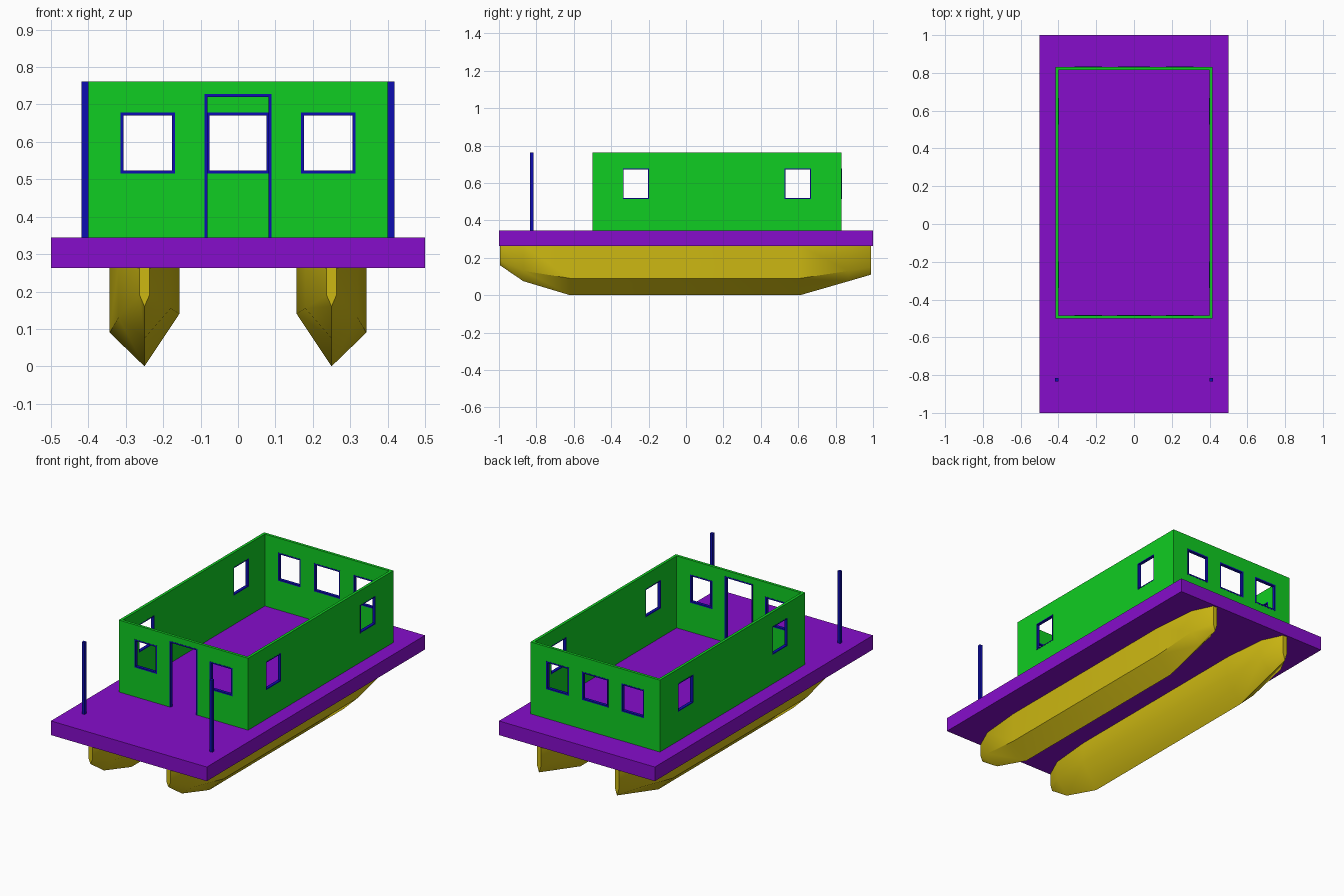
import bpy, bmesh, math
from mathutils import Vector

if "Cube" in bpy.data.objects:
    bpy.data.objects.remove(bpy.data.objects["Cube"])


def material(name, rgb):
    m = bpy.data.materials.new(name)
    m.diffuse_color = (*rgb, 1)
    m.use_nodes = True
    m.node_tree.nodes["Principled BSDF"].inputs["Base Color"].default_value = m.diffuse_color
    return m


GREEN = material("green", (0.005, 0.61, 0.016))
PURPLE = material("purple", (0.24, 0.004, 0.60))
YELLOW = material("yellow", (0.61, 0.48, 0.006))
BLUE = material("blue", (0.004, 0.004, 0.44))

DECK, TOP, T = 0.345, 0.762, 0.016
W, Y0, Y1 = 0.415, -0.5, 0.832


def make(name, bm, mat):
    bmesh.ops.recalc_face_normals(bm, faces=bm.faces)
    me = bpy.data.meshes.new(name)
    bm.to_mesh(me)
    bm.free()
    me.materials.append(mat)
    ob = bpy.data.objects.new(name, me)
    bpy.context.collection.objects.link(ob)
    return ob


def add_box(bm, lo, hi):
    vs = bmesh.ops.create_cube(bm, size=1)["verts"]
    for v in vs:
        v.co = Vector([(a + b) / 2 + c * (b - a) for a, b, c in zip(lo, hi, v.co)])


def box(name, lo, hi, mat):
    bm = bmesh.new()
    add_box(bm, lo, hi)
    return make(name, bm, mat)


def wall(name, axis, pos, u0, u1, holes, fw):
    """Wall along x or y; holes are (u0, u1, z0, z1), each gets a blue frame."""
    def pt(u, z, d=0):
        return (u, pos + d, z) if axis == "x" else (pos + d, u, z)

    us = sorted({u0, u1, *[u for h in holes for u in h[:2]]})
    zs = sorted({DECK, TOP, *[z for h in holes for z in h[2:]]})
    bm = bmesh.new()
    for a, b in zip(us, us[1:]):
        for c, d in zip(zs, zs[1:]):
            mu, mz = (a + b) / 2, (c + d) / 2
            if any(h[0] < mu < h[1] and h[2] < mz < h[3] for h in holes):
                continue
            bm.faces.new([bm.verts.new(pt(*p)) for p in ((a, c), (b, c), (b, d), (a, d))])
    bmesh.ops.remove_doubles(bm, verts=bm.verts, dist=1e-5)
    ob = make(name, bm, GREEN)
    s = ob.modifiers.new("thickness", "SOLIDIFY")
    s.thickness, s.offset = T, 0
    # frames lining the openings
    bm = bmesh.new()
    h = T / 2 + 0.001
    for a, b, c, d in holes:
        bars = [(a, a + fw, c, d), (b - fw, b, c, d), (a + fw, b - fw, d - fw, d)]
        if c > DECK:
            bars.append((a + fw, b - fw, c, c + fw))
        for p, q, r, t in bars:
            add_box(bm, pt(p, r, -h), pt(q, t, h))
    make(name + "_frames", bm, BLUE)


# deck
box("deck", (-0.5, -1, 0.263), (0.5, 1, DECK), PURPLE)

# cabin walls with door and windows
Z0, Z1 = 0.515, 0.678
side_windows = [(-0.338, -0.198, Z0, Z1), (0.527, 0.667, Z0, Z1)]
outer = [(-0.314, -0.169, Z0, Z1), (0.169, 0.314, Z0, Z1)]
wall("front_wall", "x", Y0 + T / 2, -W, W, outer + [(-0.09, 0.09, DECK, 0.728)], 0.008)
wall("back_wall", "x", Y1 - T / 2, -W, W, outer + [(-0.084, 0.084, Z0, Z1)], 0.008)
for s, n in ((-1, "left"), (1, "right")):
    wall(n + "_wall", "y", s * (W - T / 2), Y0 + T, Y1 - T, side_windows, 0.005)
    # front posts
    x = s * 0.409
    box(n + "_post", (x - 0.009, -0.834, DECK), (x + 0.009, -0.816, TOP), BLUE)

# pontoon hulls: y, half width, keel z, outer chine z, inner chine z
SECTIONS = [(-0.995, 0.013, 0.16, 0.19, 0.19), (-0.87, 0.07, 0.075, 0.13, 0.155),
            (-0.62, 0.093, 0, 0.09, 0.14), (0.61, 0.093, 0, 0.09, 0.14),
            (0.87, 0.07, 0.075, 0.13, 0.155), (0.99, 0.013, 0.11, 0.15, 0.15)]
for s, n in ((-1, "left"), (1, "right")):
    bm = bmesh.new()
    rings = []
    for y, w, k, co, ci in SECTIONS:
        prof = [(w, 0.265), (w, co), (0, k), (-w, ci), (-w, 0.265)]
        rings.append([bm.verts.new((s * (0.25 + x), y, z)) for x, z in prof])
    for a, b in zip(rings, rings[1:]):
        for i in range(5):
            j = (i + 1) % 5
            bm.faces.new((a[i], a[j], b[j], b[i]))
    bm.faces.new(rings[0])
    bm.faces.new(rings[-1])
    ob = make(n + "_pontoon", bm, YELLOW)
    bpy.ops.object.select_all(action="DESELECT")
    ob.select_set(True)
    bpy.context.view_layer.objects.active = ob
    bpy.ops.object.shade_smooth_by_angle(angle=math.radians(40))
